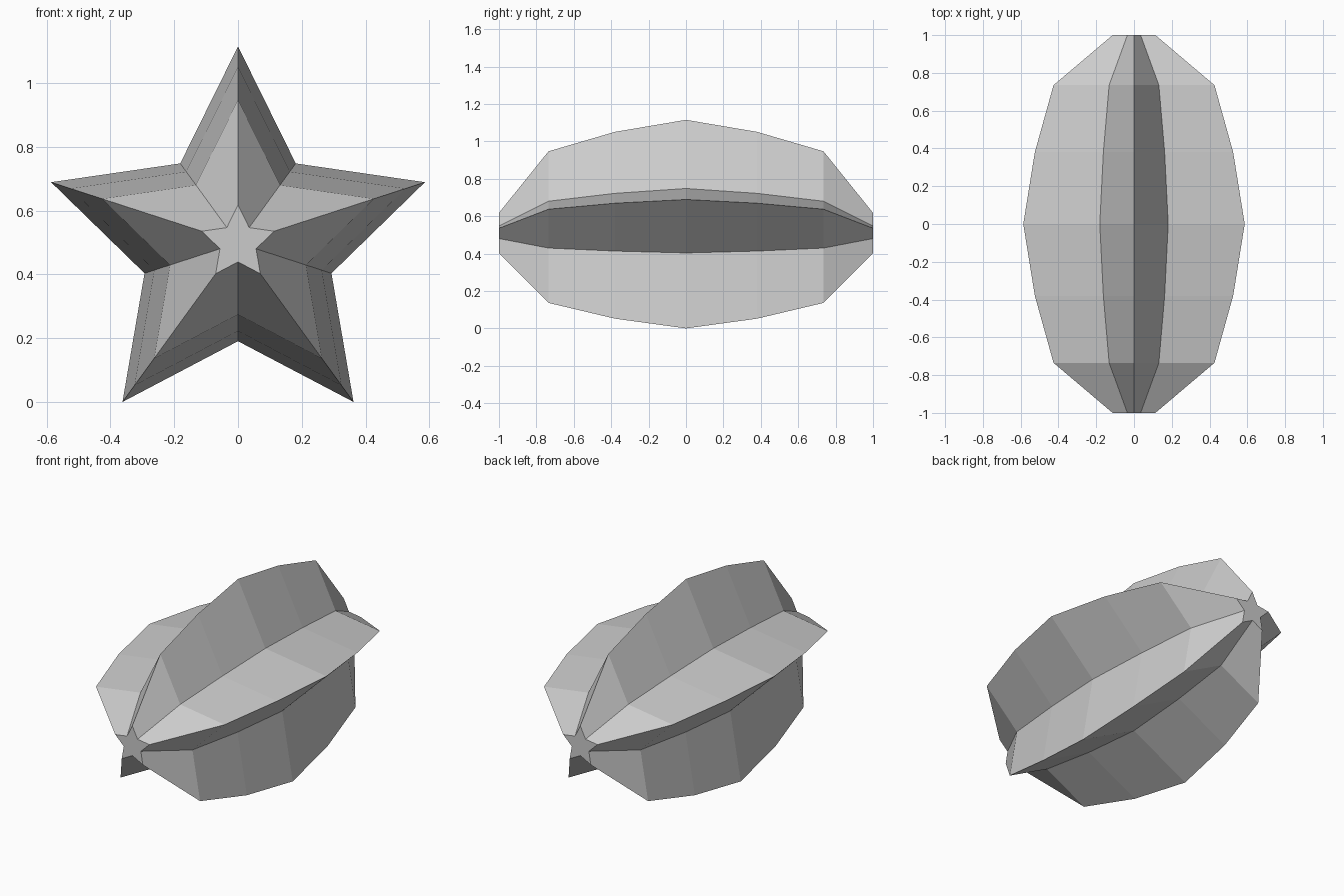
import bpy, bmesh
from math import pi, sin, cos

cube = bpy.data.objects.get("Cube")
if cube:
    bpy.data.objects.remove(cube, do_unlink=True)

# Single flat grey skin
skin = bpy.data.materials.new("light_grey")
skin.use_nodes = True
colour = (0.6, 0.6, 0.6, 1)
skin.diffuse_color = colour
skin.node_tree.nodes["Principled BSDF"].inputs["Base Color"].default_value = colour

POINTS = 5
RADIUS = 0.6163
CENTRE_Z = RADIUS * cos(pi / POINTS)   # lower tips rest on the ground

# Half profile along the length: (distance from middle, tip radius)
half = [(0.0, RADIUS), (0.38, 0.552), (0.735, 0.448), (1.0, 0.119)]
stations = [(-y, r) for y, r in reversed(half[1:])] + half


def star_ring(bm, y, radius):
    """Star-shaped cross-section, with valleys at half the tip radius."""
    ring = []
    for i in range(2 * POINTS):
        r = radius * (0.5 if i % 2 else 1.0)
        a = i * pi / POINTS
        ring.append(bm.verts.new((r * sin(a), y, CENTRE_Z + r * cos(a))))
    return ring


# Ribbed body lofted through the stations, with star-shaped end caps
bm = bmesh.new()
rings = [star_ring(bm, y, r) for y, r in stations]
for a, b in zip(rings, rings[1:]):
    for i in range(2 * POINTS):
        j = (i + 1) % (2 * POINTS)
        bm.faces.new((a[i], a[j], b[j], b[i]))
bm.faces.new(rings[0])
bm.faces.new(rings[-1])
bmesh.ops.recalc_face_normals(bm, faces=bm.faces)

mesh = bpy.data.meshes.new("star_fruit_body")
bm.to_mesh(mesh)
bm.free()
mesh.materials.append(skin)
body = bpy.data.objects.new("star_fruit_body", mesh)
bpy.context.collection.objects.link(body)
